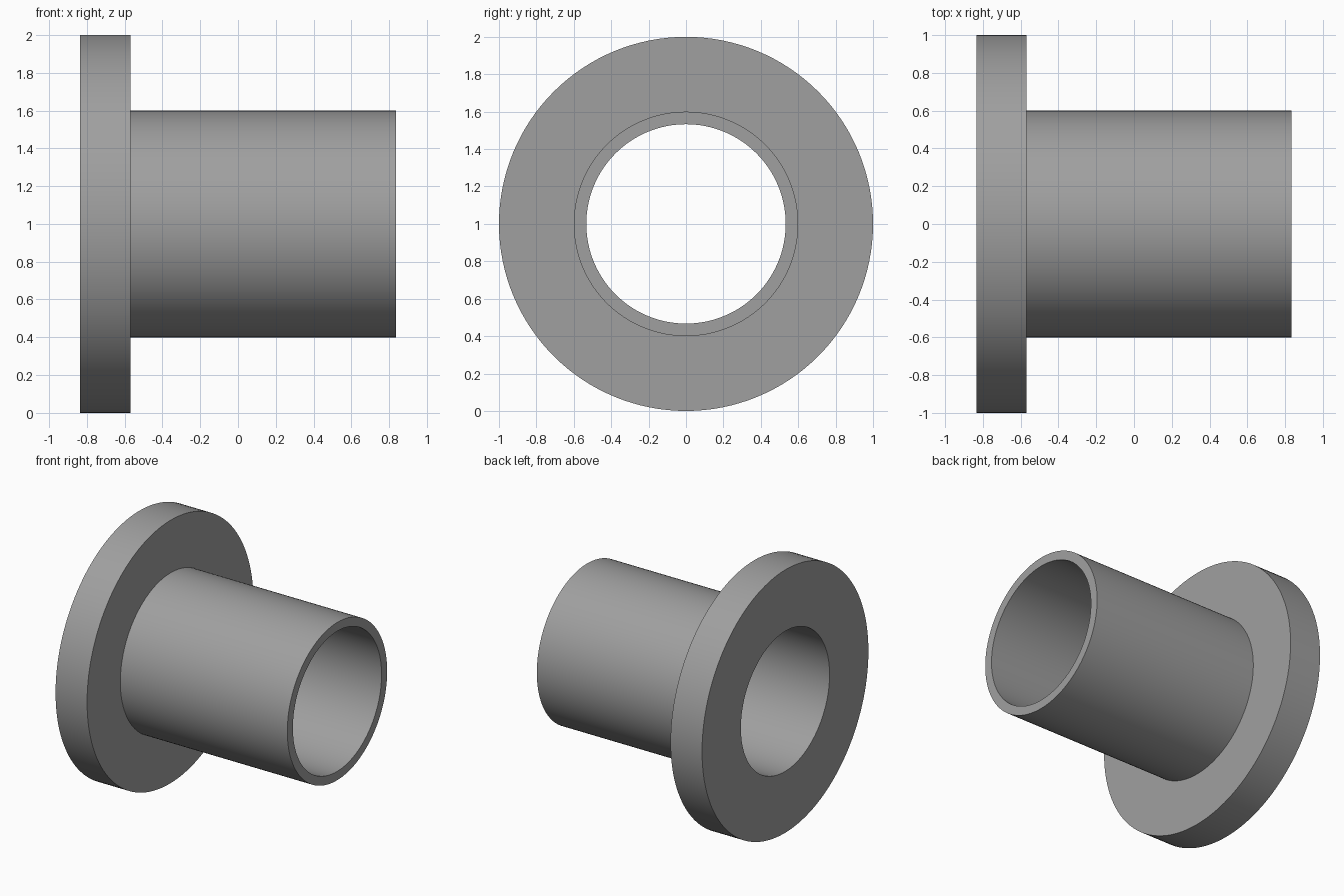
import bpy, bmesh, math

if "Cube" in bpy.data.objects:
    bpy.data.objects.remove(bpy.data.objects["Cube"])

SEGMENTS = 128
CENTRE_Z = 1.0

grey = bpy.data.materials.new("mid grey")
grey.diffuse_color = (0.35, 0.35, 0.35, 1)
grey.use_nodes = True
grey.node_tree.nodes["Principled BSDF"].inputs["Base Color"].default_value = grey.diffuse_color

# Closed cross-section (x along the axis, radius): bore, flange, tube
profile = [(-0.835, 0.533), (-0.835, 1.0), (-0.57, 1.0),
           (-0.57, 0.6), (0.835, 0.6), (0.835, 0.533)]

# Spin the section around the x axis
bm = bmesh.new()
rings = []
for i in range(SEGMENTS):
    a = 2 * math.pi * i / SEGMENTS
    rings.append([bm.verts.new((x, r * math.cos(a), r * math.sin(a)))
                  for x, r in profile])
n = len(profile)
for i in range(SEGMENTS):
    a, b = rings[i], rings[(i + 1) % SEGMENTS]
    for j in range(n):
        k = (j + 1) % n
        bm.faces.new((a[j], a[k], b[k], b[j]))
bmesh.ops.recalc_face_normals(bm, faces=bm.faces[:])
mesh = bpy.data.meshes.new("flanged_bushing")
bm.to_mesh(mesh)
bm.free()
mesh.materials.append(grey)

bushing = bpy.data.objects.new("flanged_bushing", mesh)
bushing.location.z = CENTRE_Z
bpy.context.collection.objects.link(bushing)

# Smooth round walls, crisp rims
bpy.context.view_layer.objects.active = bushing
bushing.select_set(True)
bpy.ops.object.shade_smooth_by_angle(angle=math.radians(30))
